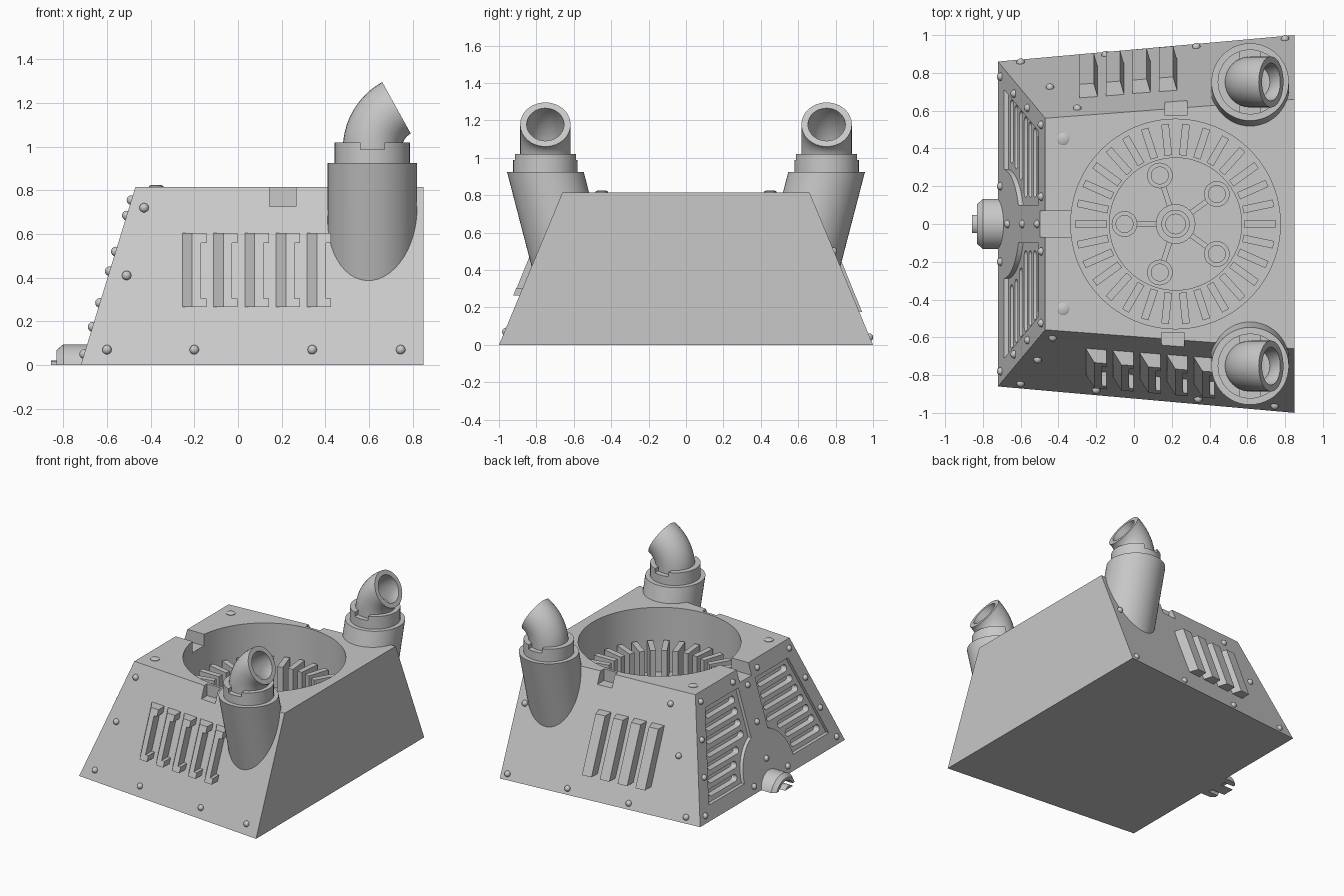
import bpy, bmesh
from math import sin, cos, pi, radians, sqrt
from mathutils import Matrix, Vector

cube = bpy.data.objects.get("Cube")
if cube:
    bpy.data.objects.remove(cube)

metal = bpy.data.materials.new("grey_metal")
metal.use_nodes = True
metal.diffuse_color = (0.58, 0.58, 0.58, 1)
metal.node_tree.nodes["Principled BSDF"].inputs["Base Color"].default_value = (0.58, 0.58, 0.58, 1)

H = 0.815  # housing height


# ---------- helpers ----------
def loft(bm, rings):
    """Closed solid through rings of equal point count."""
    rows = [[bm.verts.new(p) for p in ring] for ring in rings]
    n = len(rows[0])
    for a, b in zip(rows, rows[1:]):
        for i in range(n):
            j = (i + 1) % n
            bm.faces.new((a[i], a[j], b[j], b[i]))
    bm.faces.new(rows[0][::-1])
    bm.faces.new(rows[-1])


def lathe(bm, profile, centre=(0, 0), seg=32, matrix=None):
    rings = []
    for r, z in profile:
        ring = [Vector((centre[0] + r * cos(2 * pi * i / seg),
                        centre[1] + r * sin(2 * pi * i / seg), z)) for i in range(seg)]
        rings.append([matrix @ p for p in ring] if matrix else ring)
    loft(bm, rings)


def box(bm, x, y, z, matrix=Matrix()):
    loft(bm, [[matrix @ Vector(p) for p in
               ((x[0], y[0], h), (x[1], y[0], h), (x[1], y[1], h), (x[0], y[1], h))] for h in z])


def finish(bm, name, smooth=True):
    bmesh.ops.recalc_face_normals(bm, faces=bm.faces[:])
    mesh = bpy.data.meshes.new(name)
    bm.to_mesh(mesh)
    bm.free()
    mesh.materials.append(metal)
    ob = bpy.data.objects.new(name, mesh)
    bpy.context.collection.objects.link(ob)
    if smooth:
        shade(ob)
    return ob


def activate(ob):
    bpy.ops.object.select_all(action='DESELECT')
    ob.select_set(True)
    bpy.context.view_layer.objects.active = ob


def shade(ob):
    activate(ob)
    bpy.ops.object.shade_smooth_by_angle(angle=radians(35))


def cut(ob, bm):
    cutter = finish(bm, "cutter", False)
    cutter.hide_render = True
    mod = ob.modifiers.new("cut", 'BOOLEAN')
    mod.operation, mod.solver, mod.object = 'DIFFERENCE', 'EXACT', cutter
    activate(ob)
    bpy.ops.object.modifier_apply(modifier=mod.name)
    bpy.data.objects.remove(cutter)


def wall_y(x, z):
    low = 0.86 + (x + 0.72) * 0.089
    top = 0.56 + (x + 0.47) * 0.076
    return low + (top - low) * z / H


def slope_x(z):
    return -0.72 + 0.25 * z / H


def grille_prism(bm, outline, depth):
    loft(bm, [[(slope_x(z) + d, y, z) for y, z in outline] for d in (-0.05, depth)])


# ---------- housing ----------
bm = bmesh.new()
loft(bm, [[(x, s * wall_y(x, z), z) for x, s in
           ((slope_x(z), -1), (0.85, -1), (0.85, 1), (slope_x(z), 1))] for z in (0, H)])
housing = finish(bm, "housing", False)

PIT = (0.22, 0)
bm = bmesh.new()
lathe(bm, [(0.555, 0.33), (0.555, 1)], PIT, 96)
cut(housing, bm)
bm = bmesh.new()
lathe(bm, [(0.35, 0.27), (0.35, 0.5)], PIT, 64)
cut(housing, bm)

# rim notches
bm = bmesh.new()
box(bm, (0.145, 0.265), (-0.8, -0.574), (0.727, 1))
box(bm, (0.165, 0.28), (0.574, 0.8), (0.727, 1))
box(bm, (-0.6, -0.32), (-0.07, 0.07), (0.727, 1))
cut(housing, bm)

# recessed grille panels beside the central arch, then their slots
panels, slots = bmesh.new(), bmesh.new()
for s in (-1, 1):
    outline = [(0.29 * cos(radians(a)), 0.08 + 0.29 * sin(radians(a))) for a in range(70, 3, -6)]
    outline += [(0.713, 0.1), (0.491, 0.7), (0.1, 0.7)]
    grille_prism(panels, [(s * y, z) for y, z in outline], 0.025)
    for i in range(7):
        z, r = 0.155 + 0.08 * i, 0.024
        y0 = max(0.14, sqrt(max(0, 0.33 ** 2 - (z - 0.08) ** 2))) + r
        y1 = 0.715 - 0.37 * z - r
        ends = [(y1, -90 + 30 * k) for k in range(7)] + [(y0, 90 + 30 * k) for k in range(7)]
        grille_prism(slots, [(s * (y + r * cos(radians(a))), z + r * sin(radians(a)))
                             for y, a in ends], 0.07)
cut(housing, panels)
cut(housing, slots)
shade(housing)

# ---------- pit interior ----------
bm = bmesh.new()
for i in range(30):
    box(bm, (0.365, 0.53), (-0.02, 0.02), (0.32, 0.58),
        Matrix.Translation((*PIT, 0)) @ Matrix.Rotation(2 * pi * i / 30, 4, 'Z'))
finish(bm, "radial_fins", False)

bm = bmesh.new()
lathe(bm, [(0.105, 0.26), (0.105, 0.36), (0.075, 0.36), (0.075, 0.4), (0.052, 0.4), (0.052, 0.3)], PIT)
for i in range(5):
    a = pi + 2 * pi * i / 5
    place = Matrix.Translation((*PIT, 0)) @ Matrix.Rotation(a, 4, 'Z')
    box(bm, (0.09, 0.22), (-0.014, 0.014), (0.26, 0.32), place)
    lathe(bm, [(0.068, 0.26), (0.068, 0.34), (0.045, 0.34), (0.045, 0.3)],
          (PIT[0] + 0.27 * cos(a), 0.27 * sin(a)), 24)
finish(bm, "hub_and_pods")

# ---------- side louvres ----------
def louvre(bm, s, section, z0, z1):
    loft(bm, [[(x, s * (wall_y(x, z) + d), z) for x, d in section] for z in (z0, z1)])


bm = bmesh.new()
for i in range(5):
    x, z0, z1 = -0.255 + 0.143 * i, 0.265, 0.605
    louvre(bm, -1, [(x, -0.02), (x, 0), (x + 0.045, 0.07), (x + 0.085, 0.07), (x + 0.085, -0.02)], z0, z1)
    for a, b in ((z0, z0 + 0.04), (z1 - 0.045, z1)):
        louvre(bm, -1, [(x + 0.085, -0.02), (x + 0.085, 0.07), (x + 0.11, 0.07), (x + 0.11, -0.02)], a, b)
finish(bm, "front_louvres", False)

bm = bmesh.new()
for i in range(4):
    x = -0.288 + 0.14 * i
    louvre(bm, 1, [(x, -0.02), (x, 0.07), (x + 0.075, 0.07), (x + 0.095, 0), (x + 0.095, -0.02)], 0.175, 0.575)
finish(bm, "back_louvres", False)

# ---------- exhausts ----------
PX, PY = 0.615, 0.752
for s, side in ((-1, "front"), (1, "back")):
    # leaning sleeve sunk into the wall
    bm = bmesh.new()
    rings = []
    for top in (False, True):
        ring = []
        for i in range(48):
            t = 2 * pi * i / 48
            z = 0.925 if top else 0.5 - 0.14 * sin(t)
            ring.append((PX + 0.205 * cos(t), s * (PY + 0.205 * sin(t) - 0.26 * (0.925 - z)), z))
        rings.append(ring)
    loft(bm, rings)
    finish(bm, side + "_exhaust_sleeve")

    bm = bmesh.new()
    lathe(bm, [(0.172, 0.9), (0.172, 1.02)], (PX, s * PY), 48)
    collar = finish(bm, side + "_exhaust_collar", False)
    bm = bmesh.new()
    box(bm, (0.56, 0.67), (s * PY - 0.3, s * PY + 0.3), (0.988, 1.1))
    cut(collar, bm)
    shade(collar)

    # hollow elbow bending toward the flat end
    bend, z0 = 0.215, 0.99
    stations = [(0, -0.06, 0.135)] + [(6.1 * k, 0, 0.135) for k in range(11)]
    stations += [(6.1 * k, 0, 0.1) for k in range(10, 1, -1)]
    rings = []
    for deg, drop, r in stations:
        a = radians(deg)
        cx, cz = PX + bend - bend * cos(a), z0 + drop + bend * sin(a)
        rings.append([(cx + r * cos(t) * cos(a), s * PY + r * sin(t), cz - r * cos(t) * sin(a))
                      for t in (2 * pi * i / 32 for i in range(32))])
    bm = bmesh.new()
    loft(bm, rings)
    finish(bm, side + "_exhaust_elbow")

# ---------- nozzle, trimmed at the floor ----------
bm = bmesh.new()
lathe(bm, [(0.14, 0.66), (0.14, 0.8), (0.115, 0.83), (0.095, 0.83), (0.095, 0.75),
           (0.065, 0.75), (0.065, 0.857)], seg=48,
      matrix=Matrix.Translation((0, 0, -0.045)) @ Matrix.Rotation(-pi / 2, 4, 'Y'))
bmesh.ops.bisect_plane(bm, geom=bm.verts[:] + bm.edges[:] + bm.faces[:],
                       plane_co=(0, 0, 0), plane_no=(0, 0, 1), clear_inner=True)
bmesh.ops.holes_fill(bm, edges=bm.edges[:], sides=0)
finish(bm, "nozzle")

# ---------- bolts ----------
spots = []
for x, z in ((-0.6, 0.07), (-0.2, 0.07), (0.34, 0.07), (0.745, 0.07), (-0.43, 0.72), (-0.51, 0.41)):
    spots.append((x, -wall_y(x, z), z))
for x, z in ((-0.6, 0.04), (-0.15, 0.04), (0.33, 0.04), (0.8, 0.04), (-0.3, 0.72), (-0.445, 0.41), (0.79, 0.5)):
    spots.append((x, wall_y(x, z), z))
for y, z in ((0.525, 0.755), (0.145, 0.755), (0.615, 0.52), (0.69, 0.285), (0.78, 0.05), (0.2, 0.05)):
    spots += [(slope_x(z), y, z), (slope_x(z), -y, z)]
spots += [(slope_x(z), 0, z) for z in (0.175, 0.43, 0.685)]
bm = bmesh.new()
for p in spots:
    bmesh.ops.create_uvsphere(bm, u_segments=14, v_segments=8, radius=0.022, matrix=Matrix.Translation(p))
finish(bm, "wall_bolts")

bm = bmesh.new()
for y in (-0.45, 0.45):
    lathe(bm, [(0.033, H - 0.01), (0.033, H + 0.004), (0.024, H + 0.01)], (-0.375, y), 20)
finish(bm, "top_bolts")
